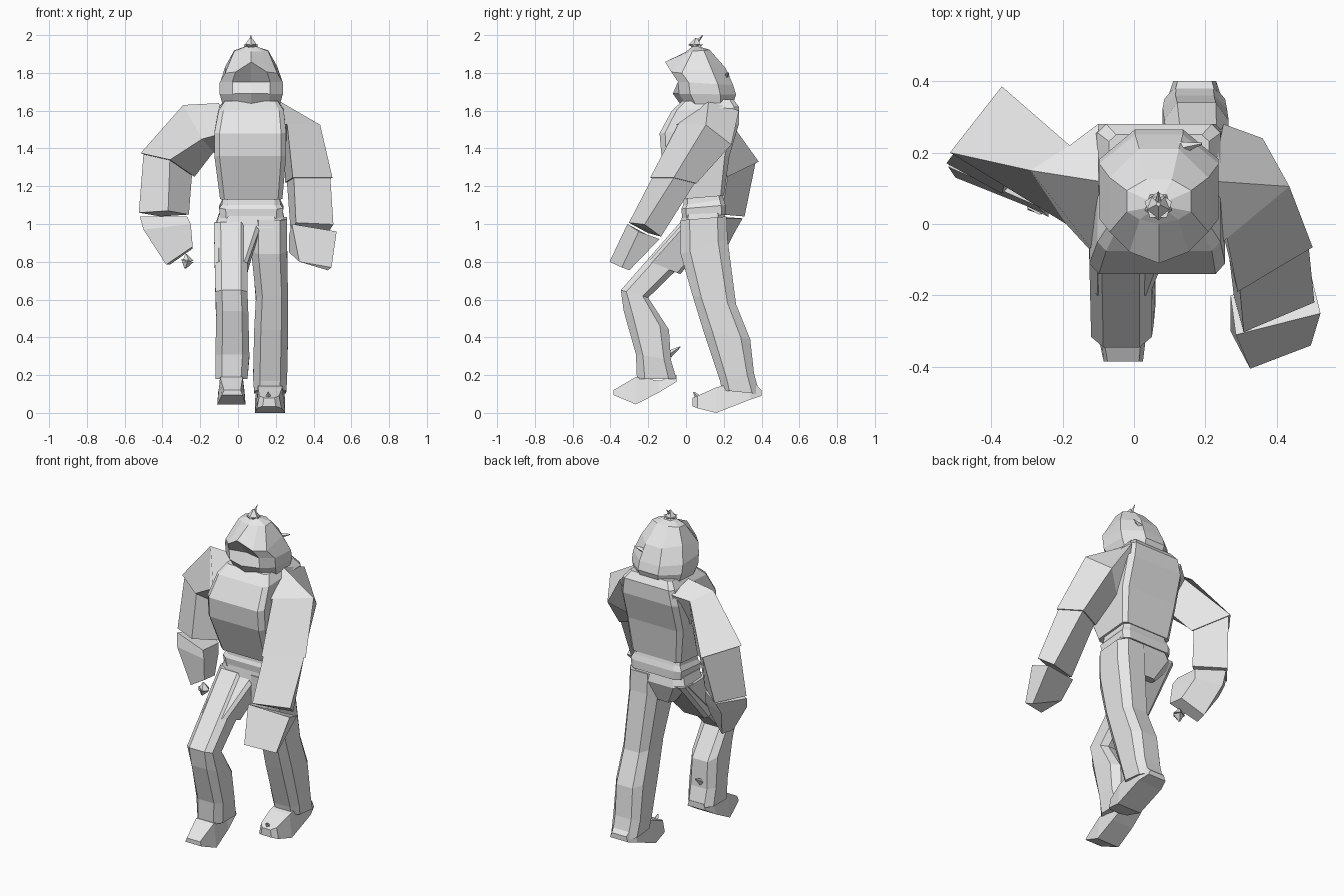
import bpy, bmesh
from mathutils import Vector

grey = bpy.data.materials.new("plain grey")
grey.diffuse_color = (0.8, 0.8, 0.8, 1)


def finish(name, bm):
    bmesh.ops.recalc_face_normals(bm, faces=bm.faces[:])
    me = bpy.data.meshes.new(name)
    bm.to_mesh(me)
    bm.free()
    me.materials.append(grey)
    ob = bpy.data.objects.new(name, me)
    bpy.context.collection.objects.link(ob)
    return ob


def loft(name, rings):
    """Skin a chain of equal-sided rings and cap both ends."""
    bm = bmesh.new()
    vs = [[bm.verts.new(p) for p in r] for r in rings]
    n = len(vs[0])
    for a, b in zip(vs, vs[1:]):
        for i in range(n):
            j = (i + 1) % n
            bm.faces.new((a[i], a[j], b[j], b[i]))
    bm.faces.new(vs[0][::-1])
    bm.faces.new(vs[-1])
    return finish(name, bm)


def place(outline, x, hw, yf, zf, yb, zb):
    """Place a unit outline by its front and back points in the side view."""
    mid = Vector((x, (yf + yb) / 2, (zf + zb) / 2))
    half = Vector((0, (yb - yf) / 2, (zb - zf) / 2))
    return [mid + Vector((u * hw, 0, 0)) + half * v for u, v in outline]


def body(name, rows, c):
    k = 1 - c
    outline = [(-k, -1), (k, -1), (1, -k), (1, k), (k, 1), (-k, 1), (-1, k), (-1, -k)]
    return loft(name, [place(outline, *r) for r in rows])


def head_ring(hw, yf, zf, yb, zb, brow=-1, droop=0):
    outline = [(0, brow), (.6, -.8), (1, -.45), (1, .5), (.4, 1),
               (-.4, 1), (-1, .5), (-1, -.45), (-.6, -.8)]
    ring = place(outline, .07, hw, yf, zf, yb, zb)
    for i in (1, 2, 7, 8):
        ring[i].z -= droop
    return ring


def grown(ring, f):
    mid = sum((Vector(p) for p in ring), Vector()) / len(ring)
    return [mid + (Vector(p) - mid) * f for p in ring]


def foot(name, rows):
    return loft(name, [[(x - w, y, b), (x + w, y, b), (x + w * .8, y, t), (x - w * .8, y, t)]
                       for y, x, w, t, b in rows])


def spike(name, base, tip, r, sides=5):
    """Small tapered point."""
    base, tip = Vector(base), Vector(tip)
    d = tip - base
    bm = bmesh.new()
    bmesh.ops.create_cone(bm, cap_ends=True, segments=sides, radius1=r, radius2=r * .15, depth=d.length)
    q = d.to_track_quat('Z', 'Y')
    for v in bm.verts:
        v.co = q @ v.co + (base + tip) / 2
    return finish(name, bm)


# Torso, belt and hips
body("torso", [(.07, .165, -.04, 1.13, .20, 1.15), (.065, .19, -.13, 1.36, .23, 1.36),
               (.065, .19, -.14, 1.48, .28, 1.53), (.07, .172, -.075, 1.60, .28, 1.62),
               (.07, .14, -.02, 1.65, .25, 1.66)], .14)
body("belt", [(.07, .15, -.01, 1.15, .19, 1.17), (.07, .155, -.015, 1.10, .20, 1.13),
              (.07, .17, -.025, 1.08, .21, 1.10), (.07, .165, -.02, 1.03, .21, 1.05)], .2)
body("hips", [(.07, .17, -.02, 1.05, .20, 1.06), (.065, .185, -.03, .98, .215, 1.0),
              (.07, .10, .0, .92, .17, .88)], .3)
body("seat", [(.0, .125, -.02, 1.0, .21, 1.01), (-.035, .085, -.2, .8, -.03, .735)], .2)

# Hooded head with a peaked brow over a sunken face
loft("hooded_head", [head_ring(*r) for r in [
    (.15, -.02, 1.62, .25, 1.64), (.167, -.07, 1.69, .265, 1.685),
    (.167, -.075, 1.755, .25, 1.735, -.65), (.138, -.11, 1.858, .21, 1.825, -1, .05),
    (.09, .0, 1.912, .125, 1.922), (.02, .04, 1.945, .07, 1.94)]])
spike("hood_knot", (.068, .05, 1.94), (.068, .055, 1.985), .04)
spike("hood_knot_base", (.068, .05, 1.95), (.068, .05, 1.92), .04)
spike("hood_tip", (.068, .055, 1.96), (.068, .09, 2.0), .011, 4)
spike("hood_tuft", (.12, .21, 1.78), (.19, .225, 1.80), .02, 4)

# Legs: left one steps forward with a bent knee, right one trails
body("left_leg", [(-.038, .09, -.03, 1.01, .20, 1.0), (-.035, .085, -.345, .65, -.20, .61),
                  (-.03, .085, -.33, .54, -.09, .44), (-.03, .09, -.265, .31, -.08, .28),
                  (-.035, .085, -.26, .18, -.05, .18)], .4)
body("right_leg", [(.165, .095, -.03, 1.02, .215, 1.04), (.165, .095, -.028, .84, .22, .92),
                   (.18, .085, .035, .62, .265, .575), (.175, .09, .09, .44, .34, .39),
                   (.17, .09, .18, .17, .36, .21), (.17, .085, .19, .12, .39, .10)], .4)
foot("left_foot", [(-.05, -.035, .06, .20, .165), (-.14, -.035, .07, .17, .11),
                   (-.265, -.035, .075, .19, .045), (-.385, -.03, .055, .12, .095)])
foot("right_foot", [(.40, .17, .06, .12, .09), (.34, .17, .08, .18, .07), (.16, .17, .08, .135, 0),
                    (.06, .165, .065, .09, .025), (.035, .165, .035, .08, .035)])
spike("left_heel_spur", (-.04, -.09, .31), (-.04, -.03, .35), .02, 4)
spike("right_toe_spur", (.16, .08, .06), (.16, .04, .11), .025, 4)

# Right arm swings forward: sleeve, forearm, fist (rings: front, outer, back, inner)
cuff = [(.29, -.19, 1.245), (.5, -.065, 1.245), (.41, .055, 1.215), (.25, -.03, 1.22)]
wrist = [(.30, -.31, 1.01), (.515, -.22, 1.0), (.47, -.125, .93), (.27, -.20, .95)]
loft("right_sleeve", [
    [(.2, -.1, 1.5), (.22, .12, 1.65), (.25, .28, 1.6), (.22, .2, 1.38)],
    [(.26, -.04, 1.53), (.435, .105, 1.525), (.36, .24, 1.42), (.25, .15, 1.33)], cuff])
loft("right_forearm", [grown(cuff, .92), grown(wrist, .92)])
loft("right_fist", [
    [(.285, -.31, 1.0), (.522, -.25, .96), (.495, -.14, .92), (.27, -.20, .94)],
    [(.325, -.405, .80), (.495, -.34, .77), (.475, -.30, .755), (.27, -.30, .85)]])

# Left arm swings back
cuff = [(-.36, .105, 1.34), (-.515, .20, 1.375), (-.37, .385, 1.33), (-.23, .22, 1.25)]
elbow = [(-.37, .085, 1.07), (-.525, .17, 1.06), (-.41, .31, 1.04), (-.26, .19, 1.05)]
loft("left_sleeve", [
    [(-.08, -.12, 1.48), (-.1, .12, 1.64), (-.1, .28, 1.6), (-.1, .2, 1.36)],
    [(-.19, -.0, 1.45), (-.29, .15, 1.63), (-.18, .22, 1.56), (-.13, .13, 1.38)], cuff])
loft("left_forearm", [grown(cuff, .9), elbow, grown(elbow, .9)])
loft("left_fist", [
    [(-.27, .05, 1.04), (-.52, .16, 1.04), (-.41, .30, 1.03), (-.27, .20, 1.03)],
    [(-.25, .03, 1.0), (-.5, .13, .97), (-.42, .26, .96), (-.27, .2, .97)],
    [(-.24, .02, .88), (-.38, .09, .785), (-.36, .17, .785), (-.24, .12, .87)]])
spike("left_finger", (-.27, .06, .805), (-.28, .055, .765), .035)
spike("left_finger_root", (-.27, .06, .80), (-.275, .06, .84), .035)
